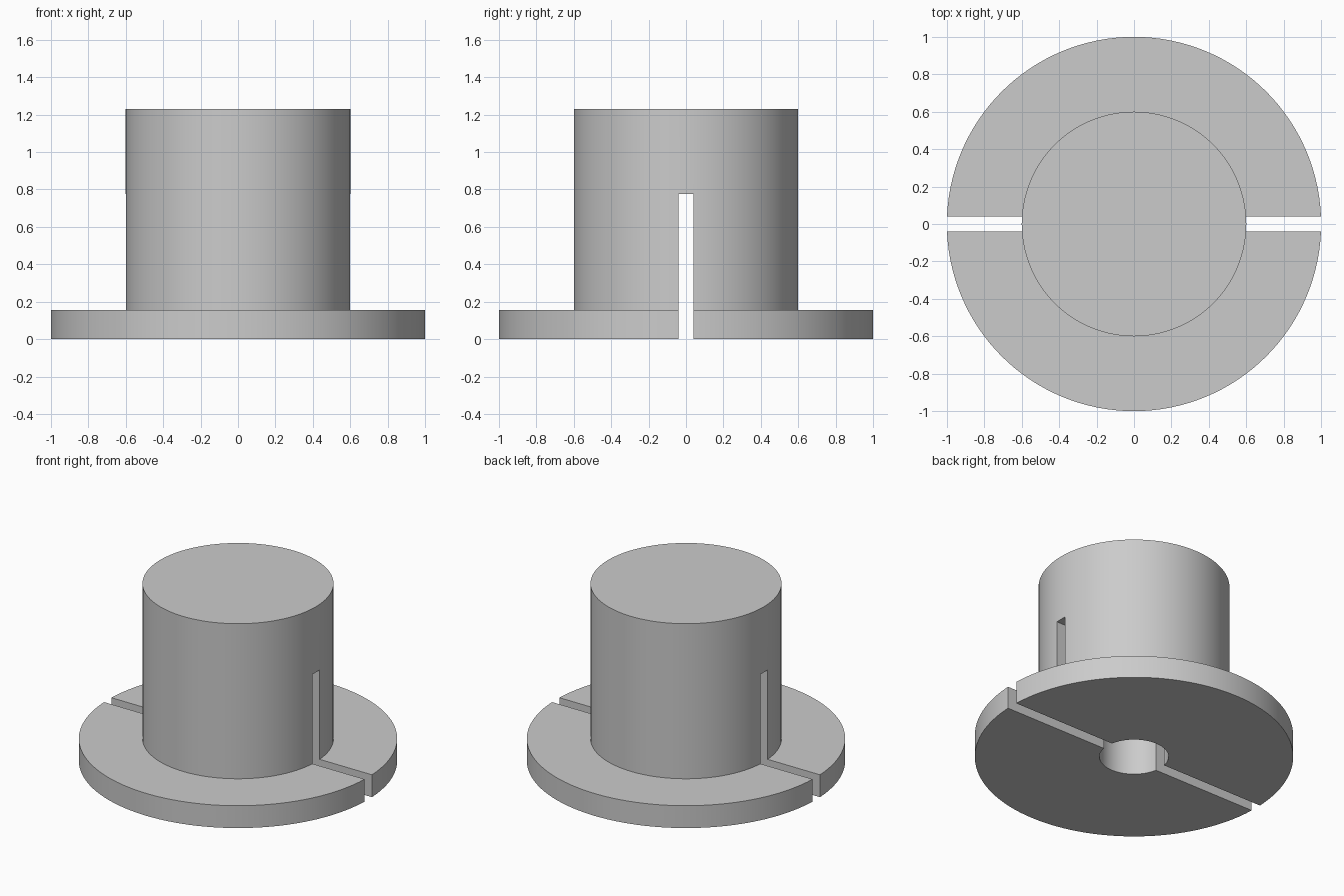
import bpy, bmesh, math
from mathutils import Vector

default = bpy.data.objects.get("Cube")
if default:
    bpy.data.objects.remove(default, do_unlink=True)

FLANGE_R, FLANGE_H = 1.0, 0.155
BODY_R, BODY_H = 0.6, 1.23
BORE_R, SLOT_W, SLOT_H = 0.217, 0.08, 0.775
SEGMENTS = 128

grey = bpy.data.materials.new("plain grey")
grey.use_nodes = True
colour = (0.6, 0.6, 0.6, 1)
grey.diffuse_color = colour
grey.node_tree.nodes["Principled BSDF"].inputs["Base Color"].default_value = colour


def add_object(name, bm):
    bmesh.ops.recalc_face_normals(bm, faces=bm.faces)
    mesh = bpy.data.meshes.new(name)
    bm.to_mesh(mesh)
    bm.free()
    mesh.materials.append(grey)
    obj = bpy.data.objects.new(name, mesh)
    bpy.context.collection.objects.link(obj)
    return obj


# Flanged plug with a blind bore, turned from a half profile
profile = [(0, SLOT_H), (BORE_R, SLOT_H), (BORE_R, 0), (FLANGE_R, 0),
           (FLANGE_R, FLANGE_H), (BODY_R, FLANGE_H), (BODY_R, BODY_H), (0, BODY_H)]
bm = bmesh.new()
points = [bm.verts.new((r, 0, z)) for r, z in profile]
edges = [bm.edges.new(pair) for pair in zip(points, points[1:])]
bmesh.ops.spin(bm, geom=points + edges, cent=(0, 0, 0), axis=(0, 0, 1),
               angle=math.tau, steps=SEGMENTS, use_merge=True)
bmesh.ops.remove_doubles(bm, verts=bm.verts, dist=0.0001)
plug = add_object("flanged_plug", bm)

# Cutter for the slot running across the whole width
bm = bmesh.new()
bmesh.ops.create_cube(bm, size=1)
bmesh.ops.scale(bm, verts=bm.verts, vec=Vector((3, SLOT_W, SLOT_H + 1)))
bmesh.ops.translate(bm, verts=bm.verts, vec=Vector((0, 0, (SLOT_H - 1) / 2)))
cutter = add_object("slot_cutter", bm)
cutter.hide_render = True

slot = plug.modifiers.new("slot", 'BOOLEAN')
slot.operation = 'DIFFERENCE'
slot.solver = 'EXACT'
slot.object = cutter

# Apply the cut, then smooth the round walls and keep the rims sharp
bpy.ops.object.select_all(action='DESELECT')
plug.select_set(True)
bpy.context.view_layer.objects.active = plug
bpy.ops.object.modifier_apply(modifier=slot.name)
bpy.data.objects.remove(cutter, do_unlink=True)
bpy.ops.object.shade_smooth_by_angle(angle=math.radians(30))
